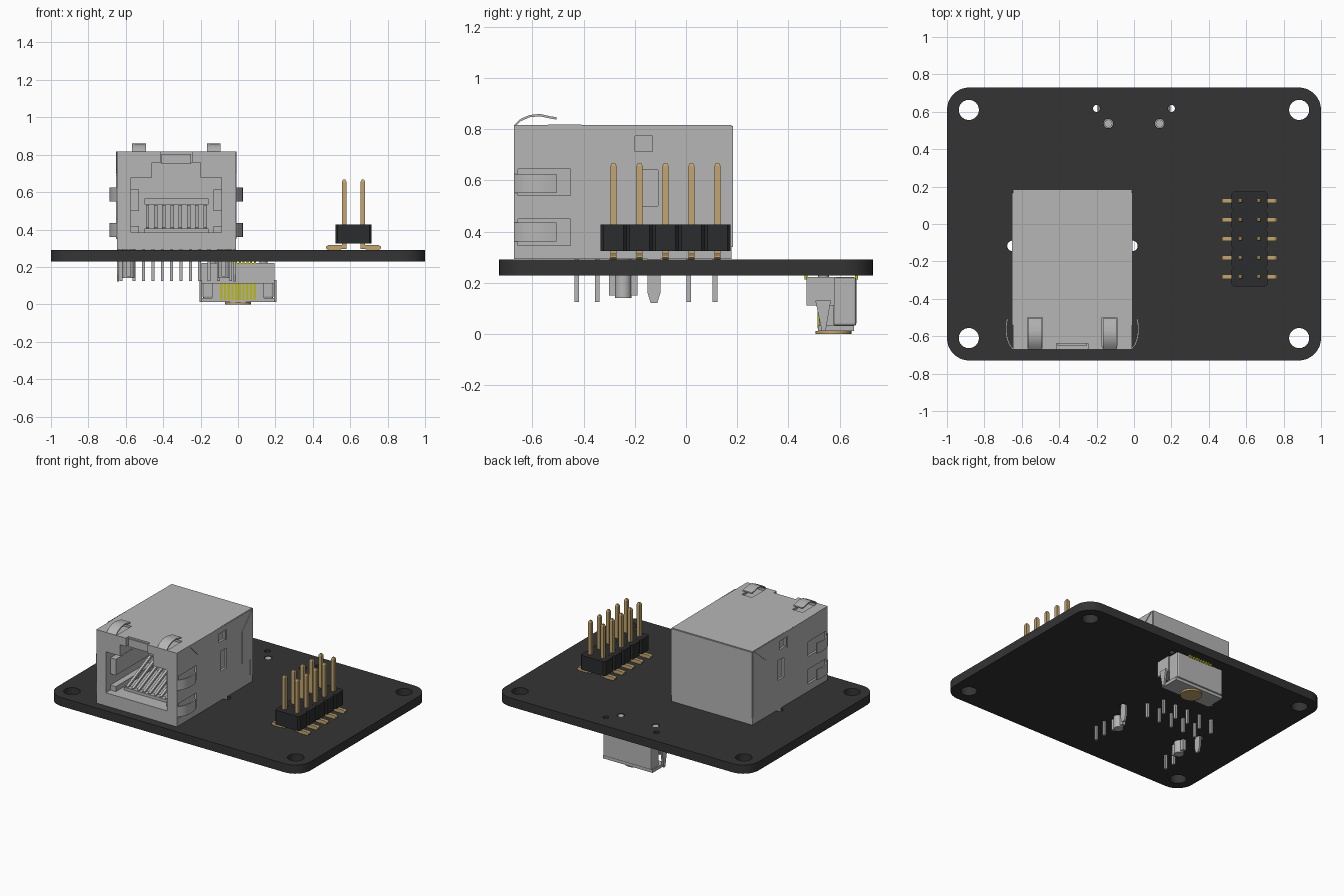
import bpy, bmesh, math
from mathutils import Matrix, Vector

if "Cube" in bpy.data.objects:
    bpy.data.objects.remove(bpy.data.objects["Cube"], do_unlink=True)


def material(name, rgb):
    m = bpy.data.materials.new(name)
    m.use_nodes = True
    m.diffuse_color = (*rgb, 1)
    b = next(n for n in m.node_tree.nodes if n.type == 'BSDF_PRINCIPLED')
    b.inputs["Base Color"].default_value = (*rgb, 1)
    return m


BOARD = material("dark board", (0.034, 0.034, 0.034))
METAL = material("light grey metal", (0.47, 0.47, 0.47))
PLASTIC = material("black plastic", (0.024, 0.025, 0.026))
GOLD = material("gold", (0.55, 0.38, 0.16))
YELLOW = material("yellow contact", (0.5, 0.5, 0.01))


def finish(bm, name, mat):
    bmesh.ops.recalc_face_normals(bm, faces=bm.faces)
    me = bpy.data.meshes.new(name)
    bm.to_mesh(me)
    bm.free()
    ob = bpy.data.objects.new(name, me)
    bpy.context.collection.objects.link(ob)
    if mat:
        me.materials.append(mat)
    return ob


def add_box(bm, x0, x1, y0, y1, z0, z1):
    c = Vector(((x0 + x1) / 2, (y0 + y1) / 2, (z0 + z1) / 2))
    m = Matrix.Translation(c) @ Matrix.Diagonal((x1 - x0, y1 - y0, z1 - z0, 1))
    bmesh.ops.create_cube(bm, size=1, matrix=m)


def add_prism(bm, pts, axis, a, b):
    place = {'x': lambda p, q, t: (t, p, q), 'y': lambda p, q, t: (p, t, q),
             'z': lambda p, q, t: (p, q, t)}[axis]
    lo = [bm.verts.new(place(p, q, a)) for p, q in pts]
    hi = [bm.verts.new(place(p, q, b)) for p, q in pts]
    bm.faces.new(lo)
    bm.faces.new(hi)
    n = len(pts)
    for i in range(n):
        bm.faces.new((lo[i], lo[(i + 1) % n], hi[(i + 1) % n], hi[i]))


def circle(x, y, r, n=24):
    return [(x + r * math.cos(i * math.tau / n), y + r * math.sin(i * math.tau / n)) for i in range(n)]


def boxes(name, items, mat=None):
    bm = bmesh.new()
    for it in items:
        add_box(bm, *it)
    return finish(bm, name, mat)


def prisms(name, items, mat=None):
    bm = bmesh.new()
    for it in items:
        add_prism(bm, *it)
    return finish(bm, name, mat)


def activate(ob):
    bpy.ops.object.select_all(action='DESELECT')
    ob.select_set(True)
    bpy.context.view_layer.objects.active = ob


def cut(ob, cutter):
    cutter.hide_render = True
    mod = ob.modifiers.new("cut", 'BOOLEAN')
    mod.operation, mod.solver, mod.object = 'DIFFERENCE', 'EXACT', cutter
    activate(ob)
    bpy.ops.object.modifier_apply(modifier=mod.name)
    bpy.data.objects.remove(cutter, do_unlink=True)


def smooth(ob):
    activate(ob)
    bpy.ops.object.shade_smooth_by_angle(angle=math.radians(35))


# circuit board with rounded corners and drilled holes
R = 0.12
outline = []
for k, (sx, sy) in enumerate([(1, 1), (-1, 1), (-1, -1), (1, -1)]):
    for i in range(9):
        t = (k + i / 8) * math.pi / 2
        outline.append((sx * (1 - R) + R * math.cos(t), sy * (0.73 - R) + R * math.sin(t)))
board = prisms("circuit_board", [(outline, 'z', 0.228, 0.29)], BOARD)
holes = [(sx * 0.883, sy * 0.61, 0.054) for sx in (-1, 1) for sy in (-1, 1)]
holes += [(s * 0.2, 0.618, 0.019) for s in (-1, 1)] + [(s * 0.137, 0.537, 0.025) for s in (-1, 1)]
holes += [(-0.65, -0.117, 0.028), (-0.008, -0.117, 0.028)]
cut(board, prisms("hole_cutter", [(circle(*h), 'z', 0.1, 0.4) for h in holes]))
smooth(board)

# network jack housing: body with stepped front cavity
L, RT, CX = -0.648, -0.012, -0.33
F, B = -0.672, 0.178
jack = boxes("jack_housing", [(L, RT, F, B, 0.292, 0.816)], METAL)
cavity = [(-0.573, 0.385), (-0.088, 0.385), (-0.088, 0.677), (-0.2, 0.677),
          (-0.2, 0.757), (-0.46, 0.757), (-0.46, 0.677), (-0.573, 0.677)]
cut(jack, prisms("cavity_cutter", [(cavity, 'y', -0.8, -0.2)]))
cut(jack, boxes("latch_cutter", [(-0.415, -0.245, -0.8, -0.64, 0.74, 0.9)]))
# shallow recesses under the springs, windows and slots on both sides
recess = [(x - 0.04, x + 0.04, -0.655, -0.5, 0.8, 0.9) for x in (-0.53, -0.13)]
for x0, x1 in ((L - 0.1, L + 0.015), (RT - 0.015, RT + 0.1)):
    recess += [(x0, x1, -0.655, -0.45, z - 0.052, z + 0.052) for z in (0.593, 0.397)]
    recess += [(x0, x1, -0.2, -0.13, 0.712, 0.772), (x0, x1, -0.18, -0.11, 0.5, 0.64)]
cut(jack, boxes("recess_cutter", recess))

# folded shield: lid flaps and wrapped rear plate edges
flap = [(-0.54, 0.818), (-0.42, 0.70), (-0.21, 0.70), (-0.21, 0.78), (-0.12, 0.78),
        (-0.12, 0.70), (0.03, 0.70), (0.165, 0.812)]
wrap = [(0.178, 0.81), (0.06, 0.69), (0.06, 0.46), (0.15, 0.46), (0.15, 0.35), (0.178, 0.35)]
prisms("shield_flaps", [(p, 'x', x, x + 0.004) for p in (flap, wrap) for x in (L - 0.004, RT)], METAL)
boxes("shield_rear_plate", [(L, RT, B, B + 0.006, 0.34, 0.812)], METAL)
boxes("latch_tab", [(-0.41, -0.25, -0.65, -0.636, 0.75, 0.805)], METAL)

# grounding springs on top and sides
def sheet(path, off):
    return path + [(p + off[0], q + off[1]) for p, q in reversed(path)]


arc = [(-0.672, 0.815), (-0.645, 0.84), (-0.61, 0.855), (-0.57, 0.859), (-0.53, 0.85), (-0.505, 0.846)]
springs = [(sheet(arc, (0, -0.009)), 'x', x - 0.037, x + 0.037) for x in (-0.53, -0.13)]
side = [(0.0, -0.672), (0.022, -0.645), (0.035, -0.61), (0.04, -0.575), (0.039, -0.54), (0.033, -0.505)]
for s, edge in ((-1, L), (1, RT)):
    path = [(edge + s * p, q) for p, q in side]
    springs += [(sheet(path, (-s * 0.009, 0)), 'z', z - 0.037, z + 0.037) for z in (0.587, 0.398)]
smooth(prisms("grounding_springs", springs, METAL))

# contacts inside the jack, sloping upward to the rear
slope = [(-0.56, 0.41), (-0.3, 0.53), (-0.2, 0.53), (-0.2, 0.515), (-0.295, 0.515), (-0.555, 0.395)]
prisms("jack_contacts", [(slope, 'x', CX + (i - 3.5) * 0.044 - 0.009, CX + (i - 3.5) * 0.044 + 0.009)
                         for i in range(8)], METAL)
boxes("contact_carrier", [(-0.5, -0.157, -0.3, -0.19, 0.535, 0.565), (-0.5, -0.157, -0.57, -0.53, 0.38, 0.405),
                          (-0.575, -0.53, -0.62, -0.2, 0.5, 0.615), (-0.13, -0.086, -0.62, -0.2, 0.5, 0.615),
                          (-0.575, -0.53, -0.62, -0.2, 0.38, 0.42), (-0.13, -0.086, -0.62, -0.2, 0.38, 0.42)], METAL)

# jack solder pins, light pins and locating pegs under the board
pins = []
for i in range(10):
    pins.append((CX + (i - 4.5) * 0.05, 0.01 if i % 2 else 0.113))
pins += [(x, y) for x in (-0.625, -0.04) for y in (-0.427, -0.347)]
boxes("jack_solder_pins", [(x - 0.008, x + 0.008, y - 0.009, y + 0.009, 0.125, 0.295) for x, y in pins], METAL)
tab = [(-0.15, 0.3), (-0.15, 0.16), (-0.138, 0.122), (-0.112, 0.122), (-0.1, 0.16), (-0.1, 0.3)]
prisms("shield_tabs", [(tab, 'x', x - 0.006, x + 0.006) for x in (L + 0.006, RT - 0.006)], METAL)
pegs = []
for x in (CX - 0.255, CX + 0.255):
    pegs += [(circle(x, -0.245, 0.032), 'z', 0.14, 0.295)]
    pegs += [([(x - 0.012, y0), (x + 0.012, y0), (x + 0.012, y0 + 0.03), (x - 0.012, y0 + 0.03)], 'z', 0.15, 0.295)
             for y0 in (-0.3, -0.22)]
smooth(prisms("locating_pegs", pegs, METAL))

# pin header: five chamfered segments, ten pins with outward feet
rows = [-0.08 + (i - 2) * 0.1016 for i in range(5)]
h, c = 0.0505, 0.012
segs = [([(0.52, y - h + c), (0.52 + c, y - h), (0.715 - c, y - h), (0.715, y - h + c),
          (0.715, y + h - c), (0.715 - c, y + h), (0.52 + c, y + h), (0.52, y + h - c)], 'z', 0.325, 0.427)
        for y in rows]
prisms("header_block", segs, PLASTIC)
bm = bmesh.new()
for y in rows:
    for s in (-1, 1):
        x = 0.6175 + s * 0.05
        add_box(bm, x - 0.012, x + 0.012, y - 0.012, y + 0.012, 0.295, 0.655)
        tip = bmesh.ops.create_cone(bm, cap_ends=True, segments=4, radius1=0.017, radius2=0.009, depth=0.012,
                                    matrix=Matrix.Translation((x, y, 0.661)) @ Matrix.Rotation(math.pi / 4, 4, 'Z'))
        foot = [(x - s * 0.012, 0.316), (x + s * 0.085, 0.316), (x + s * 0.097, 0.308),
                (x + s * 0.097, 0.298), (x + s * 0.085, 0.291), (x + s * 0.02, 0.291)]
        add_prism(bm, foot, 'y', y - 0.012, y + 0.012)
finish(bm, "header_pins", GOLD)

# small connector under the board
conn = boxes("lower_connector_body", [(-0.19, 0.19, 0.575, 0.665, 0.032, 0.222)], METAL)
bev = conn.modifiers.new("bevel", 'BEVEL')
bev.width, bev.segments = 0.01, 2
boxes("lower_connector_front", [(-0.195, 0.195, 0.47, 0.58, 0.112, 0.222),
                                (-0.14, 0.14, 0.52, 0.58, 0.02, 0.115),
                                (-0.195, 0.195, 0.515, 0.655, 0.012, 0.034)], METAL)
clip = [(0.505, 0.13), (0.565, 0.13), (0.545, 0.012), (0.53, 0.012)]
prisms("connector_side_clips", [(clip, 'x', x - 0.007, x + 0.007) for x in (-0.2, 0.2)], METAL)
smooth(prisms("connector_posts", [(circle(s * 0.137, 0.537, 0.021), 'z', 0.2, 0.288) for s in (-1, 1)], METAL))
boxes("connector_contacts", [(x - 0.006, x + 0.006, 0.513, 0.522, 0.022, 0.112)
                             for x in [(i - 4.5) * 0.02 for i in range(10)]], YELLOW)
boxes("connector_solder_tails", [(x - 0.005, x + 0.005, y, y + 0.012, 0.212, 0.228) for y in (0.462, 0.66)
                                 for x in [(i - 4.5) * 0.02 for i in range(10)]], YELLOW)
smooth(prisms("pickup_disc", [(circle(0, 0.575, 0.07, 32), 'z', 0.0, 0.012)], GOLD))
